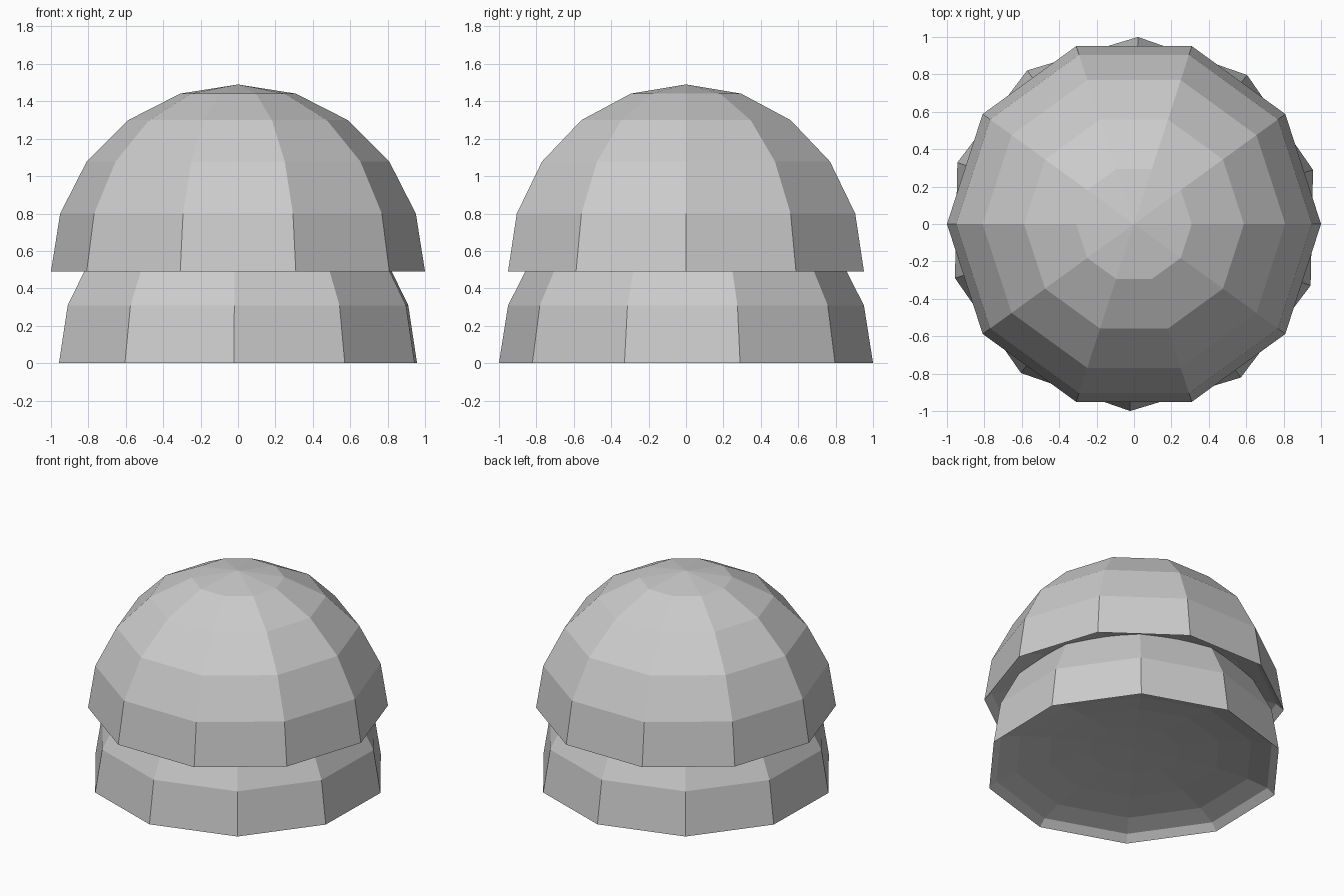
import bpy, bmesh, math
from mathutils import Matrix

if "Cube" in bpy.data.objects:
    bpy.data.objects.remove(bpy.data.objects["Cube"])

DISH = 0.15  # depth of the hollow underside


def dome(name, base_z, turn):
    """Ten-sided sphere of radius 1 whose lower half is pushed up into a shallow dish."""
    bm = bmesh.new()
    bmesh.ops.create_uvsphere(bm, u_segments=10, v_segments=10, radius=1)
    for v in bm.verts:
        if v.co.z < -0.01:
            v.co.z *= -DISH
    # turn so that one rim corner lies at the given angle
    rim = max((v for v in bm.verts if abs(v.co.z) < 0.01), key=lambda v: v.co.x)
    start = math.atan2(rim.co.y, rim.co.x)
    bm.transform(Matrix.Translation((0, 0, base_z))
                 @ Matrix.Rotation(math.radians(turn) - start, 4, 'Z'))
    mesh = bpy.data.meshes.new(name)
    bm.to_mesh(mesh)
    bm.free()
    obj = bpy.data.objects.new(name, mesh)
    bpy.context.collection.objects.link(obj)
    return obj


# Lower dome, turned about half a side against the upper one
dome("lower_dome", 0.0, 16.8)
# Upper dome, stacked over it
dome("upper_dome", 0.49, 0.0)
